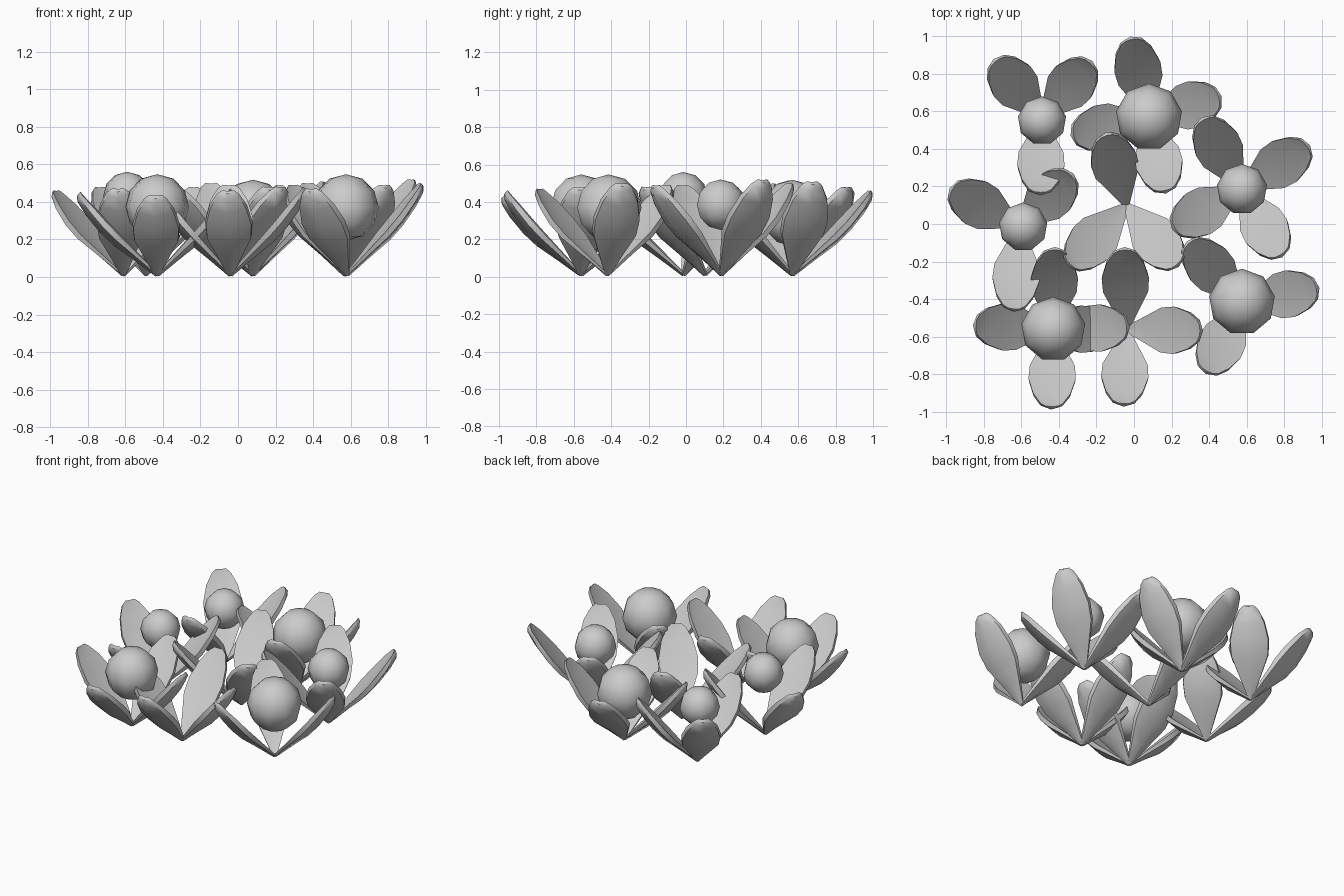
import bpy, bmesh, math
from mathutils import Vector

if "Cube" in bpy.data.objects:
    bpy.data.objects.remove(bpy.data.objects["Cube"])

# leaf outline: fraction along leaf, half width, lift off the midline, scale of thickness
OUTLINE = [(0.0, .014, 0, .3), (.24, .068, -.006, .6), (.47, .12, -.012, .95),
           (.64, .126, -.01, 1), (.83, .1, 0, .9), (.96, .06, .01, .65),
           (1.0, .032, .02, .4)]


def finish(bm, name, angle):
    bmesh.ops.recalc_face_normals(bm, faces=bm.faces[:])
    me = bpy.data.meshes.new(name)
    bm.to_mesh(me)
    bm.free()
    ob = bpy.data.objects.new(name, me)
    bpy.context.collection.objects.link(ob)
    bpy.ops.object.select_all(action='DESELECT')
    ob.select_set(True)
    bpy.context.view_layer.objects.active = ob
    bpy.ops.object.shade_smooth_by_angle(angle=math.radians(angle))
    return ob


def leaf(name, base, tip, height):
    """Thick leaf with a keel underneath, rising from the base point to the tip."""
    start = Vector((base[0], base[1], .012))
    end = Vector((tip[0], tip[1], height))
    along = end - start
    side = Vector((-along.y, along.x, 0)).normalized()
    up = along.cross(side).normalized()
    bm = bmesh.new()
    rings = []
    for t, w, lift, k in OUTLINE:
        c = start + along * t + up * lift
        section = [(-w, .026 * k), (0, .014 * k), (w, .026 * k),
                   (w * .96, -.006 * k), (0, -.042 * k), (-w * .96, -.006 * k)]
        rings.append([bm.verts.new(c + side * s + up * u) for s, u in section])
    for a, b in zip(rings, rings[1:]):
        for i in range(6):
            j = (i + 1) % 6
            bm.faces.new((a[i], a[j], b[j], b[i]))
    bm.faces.new(rings[0])
    bm.faces.new(rings[-1])
    finish(bm, name, 45)


def bud(name, centre, radius):
    """Low-sided round bud."""
    bm = bmesh.new()
    bmesh.ops.create_uvsphere(bm, u_segments=9, v_segments=6, radius=radius)
    ob = finish(bm, name, 60)
    ob.location = centre


# plants: base, bud (x, y, z, radius) or None, leaf tips (x, y, z)
PLANTS = [
    ((-.49, .57), (-.49, .55, .385, .13),
     [(-.75, .88, .46), (-.22, .87, .46), (-.5, .15, .45)]),
    ((.08, .57), (.08, .57, .34, .178),
     [(-.02, 1.0, .44), (.47, .68, .49), (.17, .16, .46), (-.34, .47, .45)]),
    ((-.61, -.01), (-.59, -.015, .43, .13),
     [(-.985, .19, .44), (-.32, .27, .46), (-.64, -.47, .45)]),
    ((-.04, .1), None,
     [(-.15, .49, .48), (.24, -.23, .46), (-.35, -.23, .46)]),
    ((.57, .19), (.575, .185, .385, .135),
     [(.36, .57, .48), (.94, .42, .5), (.79, -.18, .47), (.2, -.03, .47)]),
    ((.58, -.42), (.575, -.415, .37, .177),
     [(.28, -.09, .47), (.99, -.34, .48), (.38, -.8, .45)]),
    ((-.43, -.56), (-.43, -.56, .375, .172),
     [(-.86, -.54, .43), (-.44, -.99, .415), (-.02, -.55, .45), (-.42, -.12, .46)]),
    ((-.04, -.56), None,
     [(-.05, -.12, .47), (.37, -.57, .46), (-.055, -.975, .44), (-.44, -.56, .45)]),
]

for n, (base, ball, tips) in enumerate(PLANTS, 1):
    for m, (x, y, z) in enumerate(tips, 1):
        leaf(f"plant_{n}_leaf_{m}", base, (x, y), z)
    if ball:
        bud(f"plant_{n}_bud", ball[:3], ball[3])
